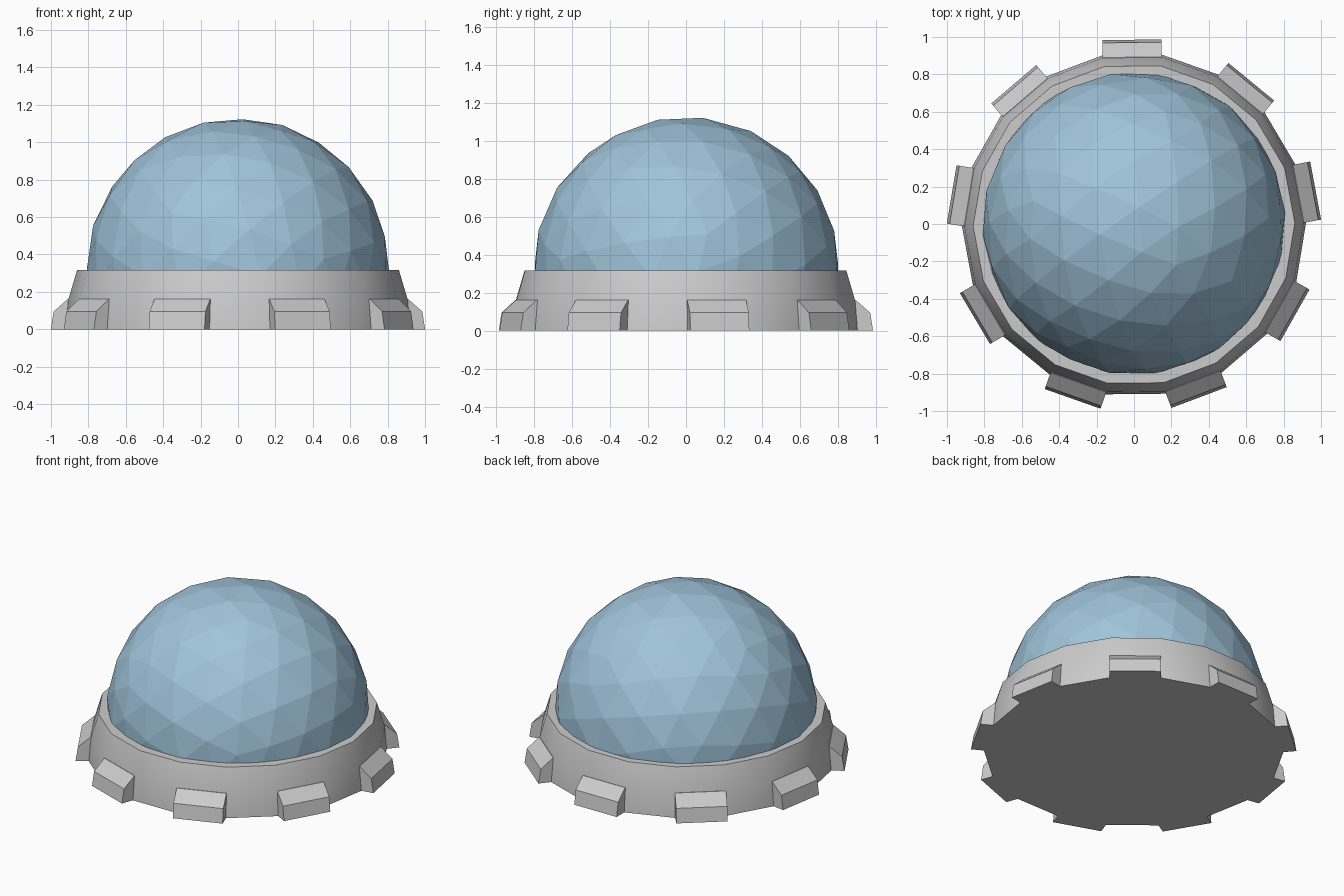
import bpy, bmesh, math
from mathutils import Vector, Matrix, Euler

if "Cube" in bpy.data.objects:
    bpy.data.objects.remove(bpy.data.objects["Cube"])

SIDES = 18
STEP = 2 * math.pi / SIDES
TURN = math.radians(0.6)
RIM_Z = 0.318


def add_object(name, bm):
    bmesh.ops.recalc_face_normals(bm, faces=bm.faces)
    mesh = bpy.data.meshes.new(name)
    bm.to_mesh(mesh)
    bm.free()
    obj = bpy.data.objects.new(name, mesh)
    obj.location.y = -0.003
    bpy.context.collection.objects.link(obj)
    return obj


# base: 18-sided band, bulging slightly, closed above and below
bm = bmesh.new()
rings = []
for r, z in [(0.92, 0), (0.907, 0.16), (0.86, RIM_Z)]:
    rings.append([bm.verts.new((r * math.cos(i * STEP + TURN),
                                r * math.sin(i * STEP + TURN), z)) for i in range(SIDES)])
for low, high in zip(rings, rings[1:]):
    for i in range(SIDES):
        j = (i + 1) % SIDES
        bm.faces.new((low[i], low[j], high[j], high[i]))
bm.faces.new(rings[0][::-1])
bm.faces.new(rings[-1])
base = add_object("base_ring", bm)
bpy.context.view_layer.objects.active = base
base.select_set(True)
bpy.ops.object.shade_smooth_by_angle(angle=math.radians(30))

# foot blocks: chamfered prism on every second side of the base
bm = bmesh.new()
profile = [(0.86, 0), (0.988, 0), (0.973, 0.095), (0.895, 0.163), (0.86, 0.163)]
half = 0.158
for k in range(9):
    rot = Matrix.Rotation((2 * k + 0.5) * STEP + TURN, 4, 'Z')
    a = [bm.verts.new(rot @ Vector((r, -half, z))) for r, z in profile]
    b = [bm.verts.new(rot @ Vector((r, half, z))) for r, z in profile]
    bm.faces.new(a)
    bm.faces.new(b[::-1])
    for i in range(len(profile)):
        j = (i + 1) % len(profile)
        bm.faces.new((a[i], b[i], b[j], a[j]))
add_object("foot_blocks", bm)

# dome: faceted upper half of an icosphere
bm = bmesh.new()
bmesh.ops.create_icosphere(bm, subdivisions=3, radius=0.81,
                           matrix=Euler((0.35, 0.2, 0.3)).to_matrix().to_4x4())
bmesh.ops.bisect_plane(bm, geom=bm.verts[:] + bm.edges[:] + bm.faces[:],
                       plane_co=(0, 0, 0), plane_no=(0, 0, 1), clear_inner=True)
bmesh.ops.translate(bm, verts=bm.verts, vec=(0, 0.005, RIM_Z))
dome = add_object("dome", bm)
blue = bpy.data.materials.new("dome_blue")
blue.diffuse_color = (0.35, 0.55, 0.7, 1)
blue.use_nodes = True
blue.node_tree.nodes["Principled BSDF"].inputs["Base Color"].default_value = blue.diffuse_color
dome.data.materials.append(blue)
